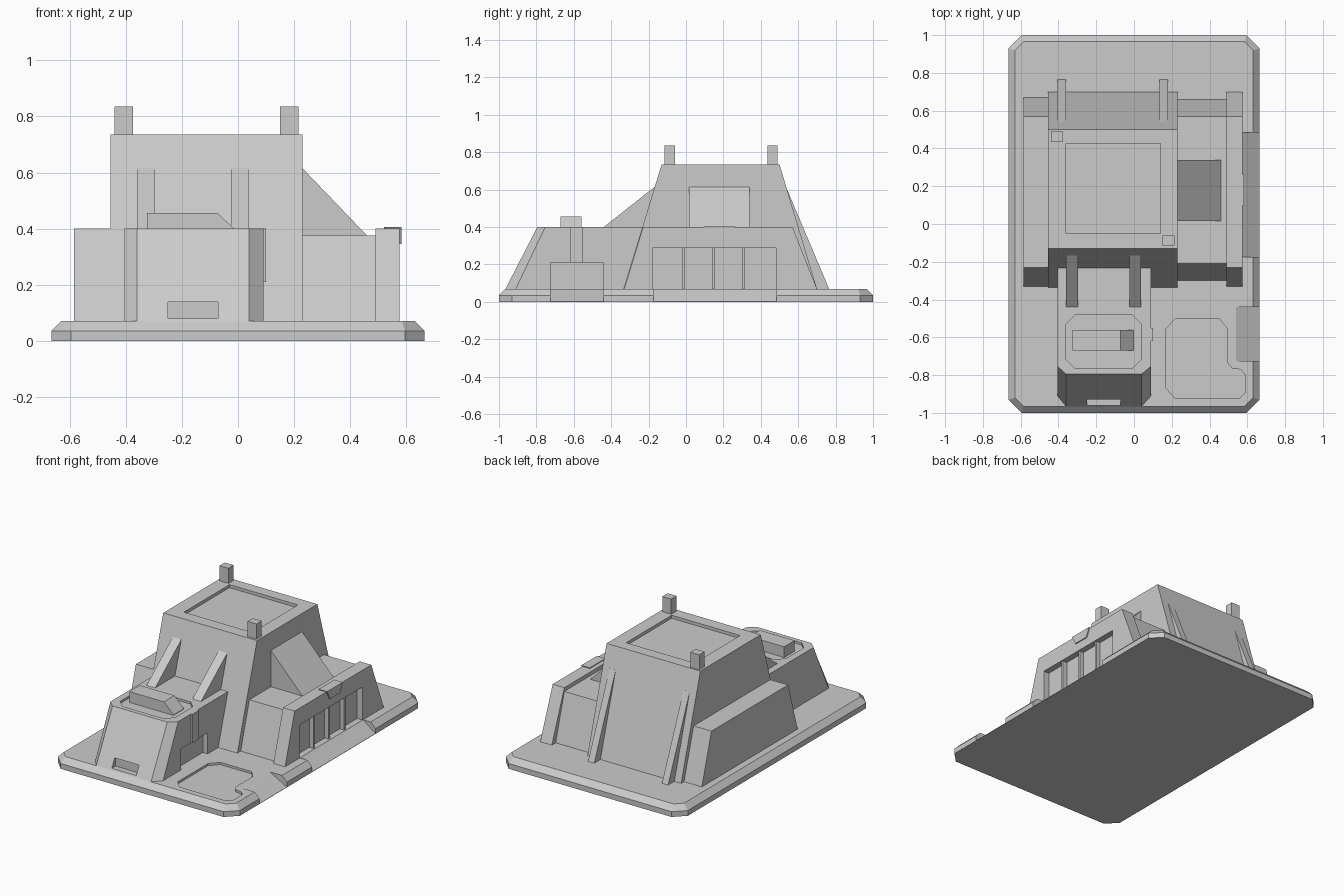
import bpy, bmesh
from mathutils import Vector

if "Cube" in bpy.data.objects:
    bpy.data.objects.remove(bpy.data.objects["Cube"])


def loft(name, rings):
    """Closed solid skinned through rings of 3D points."""
    bm = bmesh.new()
    vs = [[bm.verts.new(p) for p in r] for r in rings]
    n = len(vs[0])
    bm.faces.new(vs[0])
    bm.faces.new(vs[-1])
    for a, b in zip(vs, vs[1:]):
        for i in range(n):
            j = (i + 1) % n
            bm.faces.new((a[i], a[j], b[j], b[i]))
    bmesh.ops.recalc_face_normals(bm, faces=bm.faces)
    me = bpy.data.meshes.new(name)
    bm.to_mesh(me)
    bm.free()
    ob = bpy.data.objects.new(name, me)
    bpy.context.scene.collection.objects.link(ob)
    return ob


def prism(name, axis, lo, hi, profile):
    """Extrude a profile: (y,z) along X, (x,z) along Y or (x,y) along Z."""
    def ring(t):
        pts = []
        for p in profile:
            q = list(p)
            q.insert('XYZ'.index(axis), t)
            pts.append(Vector(q))
        return pts
    return loft(name, [ring(lo), ring(hi)])


def box(name, x0, x1, y0, y1, z0, z1):
    return prism(name, 'Z', z0, z1, [(x0, y0), (x1, y0), (x1, y1), (x0, y1)])


def octagon(x0, x1, y0, y1, c, z):
    return [(x0 + c, y0, z), (x1 - c, y0, z), (x1, y0 + c, z), (x1, y1 - c, z),
            (x1 - c, y1, z), (x0 + c, y1, z), (x0, y1 - c, z), (x0, y0 + c, z)]


def cut(target, cutter):
    cutter.hide_render = True
    cutter.display_type = 'WIRE'
    m = target.modifiers.new(cutter.name, 'BOOLEAN')
    m.operation = 'DIFFERENCE'
    m.solver = 'EXACT'
    m.object = cutter


G = 0.07  # top of the base slab

# Base slab with bevelled rim, side ramps and sunken landing pad
slab = loft("base_slab", [octagon(-.665, .665, -1, 1, .07, 0),
                          octagon(-.665, .665, -1, 1, .07, .035),
                          octagon(-.63, .63, -.965, .965, .045, G)])
for i, (x, y0, y1) in enumerate([(.575, -.175, .485), (.54, -.725, -.44)]):
    cut(slab, prism(f"ramp_cutter_{i}", 'Y', y0, y1,
                    [(x, G), (.665, .002), (.75, .002), (.75, .12), (x, .12)]))
cut(slab, prism("pad_cutter", 'Z', .055, .1,
                [(.22, -.5), (.45, -.5), (.495, -.555), (.495, -.735),
                 (.52, -.765), (.565, -.77), (.59, -.8), (.59, -.89),
                 (.555, -.925), (.22, -.925), (.17, -.87), (.17, -.555)]))

# Main tower with recessed roof
tower = prism("main_tower", 'X', -.455, .23,
              [(-.335, G), (.70, G), (.5, .735), (-.13, .735)])
cut(tower, box("tower_roof_cutter", -.36, .14, -.05, .425, .715, .8))

# Roof posts
box("roof_post_back", -.44, -.375, .435, .49, .73, .835)
box("roof_post_front", .15, .215, -.115, -.06, .73, .835)

# Rear fins and front struts
for i, x in enumerate((-.405, .135)):
    prism(f"rear_fin_{i}", 'X', x, x + .045,
          [(.765, G), (.541, .6), (.5, .6), (.66, G)])
for i, x in enumerate((-.36, -.025)):
    prism(f"front_strut_{i}", 'X', x, x + .063,
          [(-.44, .4), (-.165, .617), (-.14, .6), (-.2, .4)])

# Side wings
prism("left_wing", 'X', -.585, -.455,
      [(-.33, G), (.67, G), (.57, .4), (-.23, .4)])
prism("right_wing", 'X', .23, .49,
      [(-.3, G), (.66, G), (.57, .375), (-.21, .375)])
wall = prism("right_outer_wall", 'X', .49, .575,
             [(-.33, G), (.70, G), (.57, .4), (-.23, .4)])
cut(wall, box("hangar_cutter", .535, .65, -.18, .48, .05, .288))
for i, y in enumerate((-.02, .14, .3)):
    box(f"hangar_divider_{i}", .53, .565, y, y + .013, G, .29)

# Wedge beside the tower and the wall vent
prism("side_wedge", 'Y', .015, .34, [(.23, .375), (.46, .375), (.23, .615)])
prism("wall_vent", 'X', .52, .582,
      [(.13, .345), (.235, .345), (.262, .405), (.098, .405)])


# Front building with chamfered, leaning front
def hall_ring(y, c, z):
    return [(-.405, -.16, z), (-.405, y + c, z), (-.36, y, z),
            (.04, y, z), (.09, y + c, z), (.09, -.16, z)]


hall = loft("front_building", [hall_ring(-.965, .055, G), hall_ring(-.795, .042, .4)])
cut(hall, box("front_slot_cutter", -.25, -.072, -1.05, -.92, .08, .138))
cut(hall, box("side_door_cutter", .055, .2, -.725, -.445, .05, .21))
cut(hall, loft("hall_roof_cutter", [octagon(-.36, .04, -.765, -.48, .05, .385),
                                    octagon(-.36, .04, -.765, -.48, .05, .45)]))

# Roof hatch and door pillar on the front building
prism("roof_hatch", 'Y', -.67, -.56,
      [(-.325, .38), (-.003, .38), (-.003, .388), (-.072, .456), (-.325, .456)])
box("door_pillar", .08, .1, -.62, -.55, .21, .4)
